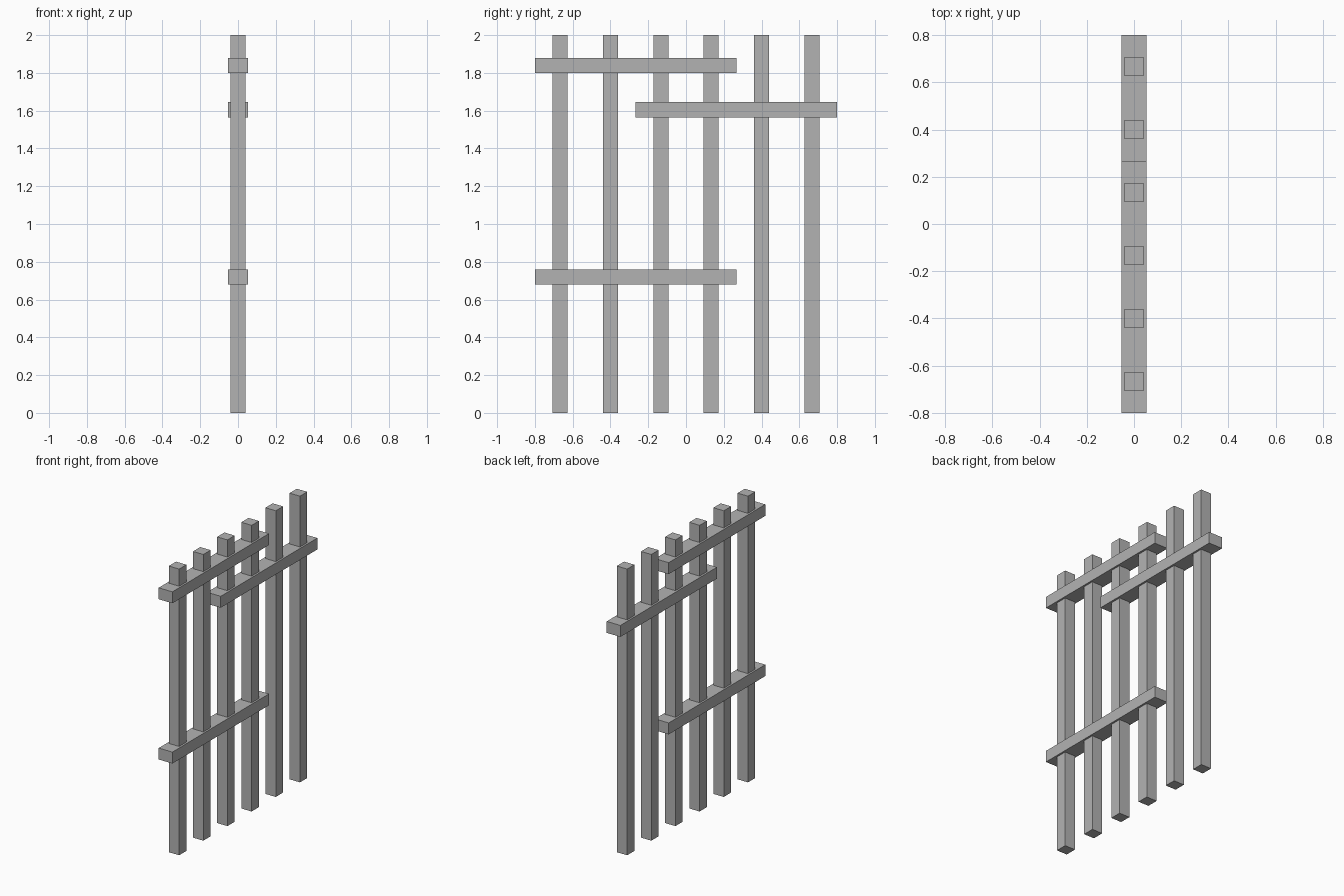
import bpy

cube = bpy.data.objects.get("Cube")
if cube:
    bpy.data.objects.remove(cube, do_unlink=True)

# Single plain grey material
grey = bpy.data.materials.new("plain_grey")
grey.use_nodes = True
colour = (0.45, 0.45, 0.45, 1)
grey.diffuse_color = colour
grey.node_tree.nodes["Principled BSDF"].inputs["Base Color"].default_value = colour


def beam(name, centre, size):
    """Add a square-edged beam with its size applied to the mesh."""
    bpy.ops.mesh.primitive_cube_add(size=1, location=centre)
    obj = bpy.context.object
    obj.name = obj.data.name = name
    for v in obj.data.vertices:
        v.co = [c * s for c, s in zip(v.co, size)]
    obj.data.materials.append(grey)
    return obj


THICK = 0.08
SPACING = 0.8 / 3
RAIL_LENGTH = 4 * SPACING

# Six evenly spaced upright posts
for i in range(6):
    beam(f"post_{i + 1}", (0, (i - 2.5) * SPACING, 1), (THICK, THICK, 2))

# Three rails, each crossing four posts
rails = {
    "upper_front_rail": (-SPACING, 1.84),
    "upper_back_rail": (SPACING, 1.605),
    "lower_front_rail": (-SPACING, 0.72),
}
for name, (y, z) in rails.items():
    beam(name, (0, y, z), (0.106, RAIL_LENGTH, THICK))
